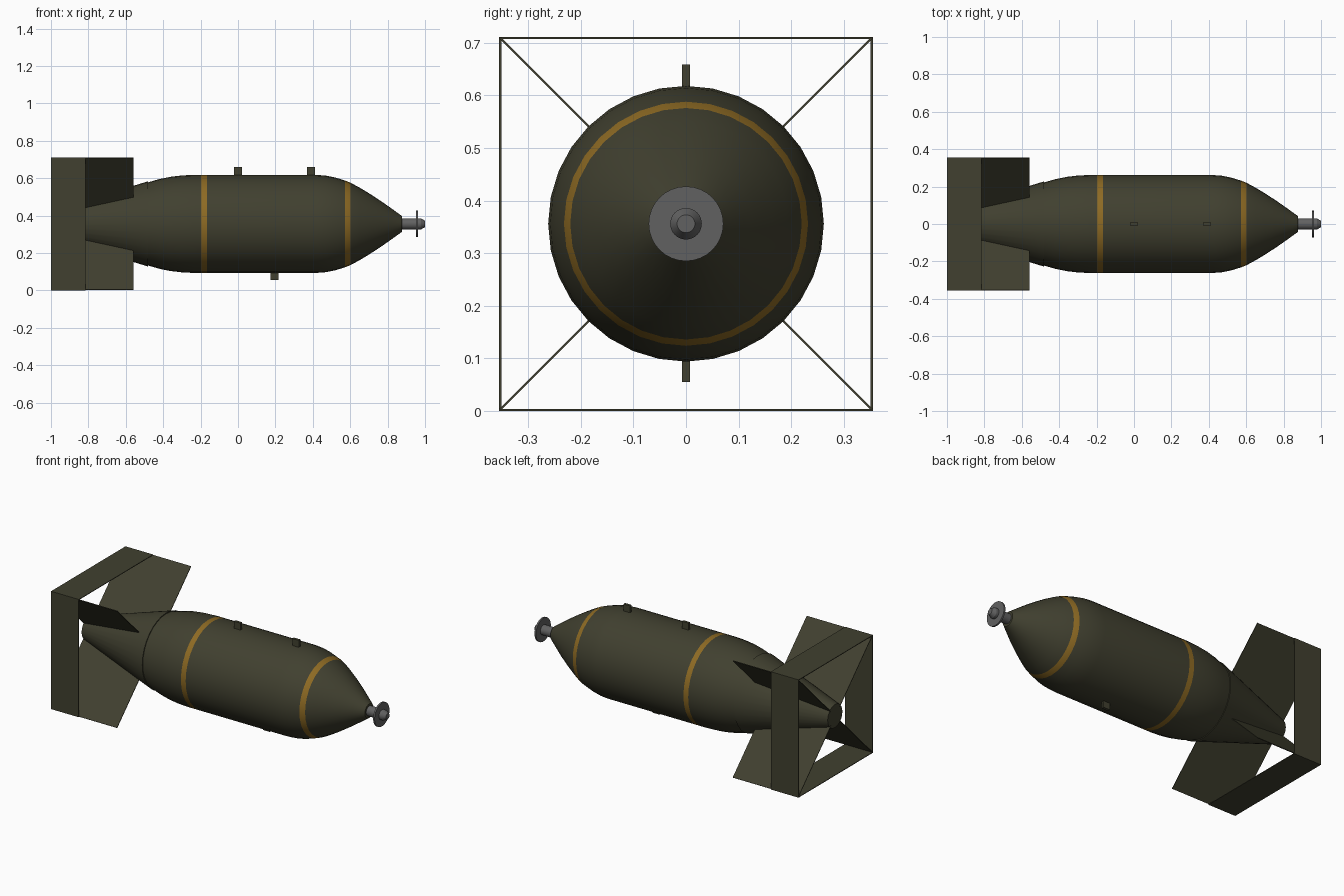
import bpy, bmesh, math
from mathutils import Matrix, Vector

cube = bpy.data.objects.get("Cube")
if cube:
    bpy.data.objects.remove(cube, do_unlink=True)

AXIS_Z = 0.356   # height of the long axis
HALF = 0.355     # half width of the square tail box


def material(name, color):
    m = bpy.data.materials.new(name)
    m.use_nodes = True
    m.diffuse_color = (*color, 1)
    m.node_tree.nodes["Principled BSDF"].inputs["Base Color"].default_value = (*color, 1)
    return m


olive = material("olive drab", (0.052, 0.051, 0.029))
yellow = material("band yellow", (0.27, 0.145, 0.017))
steel = material("dull steel", (0.12, 0.12, 0.12))


def finish(name, bm, mats, smooth=False):
    bmesh.ops.recalc_face_normals(bm, faces=bm.faces)
    mesh = bpy.data.meshes.new(name)
    bm.to_mesh(mesh)
    bm.free()
    for m in mats:
        mesh.materials.append(m)
    ob = bpy.data.objects.new(name, mesh)
    bpy.context.collection.objects.link(ob)
    if smooth:
        bpy.ops.object.select_all(action='DESELECT')
        ob.select_set(True)
        bpy.context.view_layer.objects.active = ob
        bpy.ops.object.shade_smooth_by_angle(angle=math.radians(30))
    return ob


def lathe(name, profile, mats, bands=(), sides=32):
    """Spin (x, radius) points around the long axis; bands take the second material."""
    bm = bmesh.new()
    rings = []
    for x, r in profile:
        angles = [math.tau * i / sides for i in range(sides)]
        rings.append([bm.verts.new((x, r * math.sin(a), AXIS_Z + r * math.cos(a))) for a in angles])
    for a, b in zip(rings, rings[1:]):
        for i in range(sides):
            j = (i + 1) % sides
            f = bm.faces.new((a[i], a[j], b[j], b[i]))
            x = f.calc_center_median().x
            f.material_index = int(any(lo < x < hi for lo, hi in bands))
    bm.faces.new(rings[0])
    bm.faces.new(rings[-1])
    return finish(name, bm, mats, True)


def box(name, lo, hi, mat):
    lo, hi = Vector(lo), Vector(hi)
    bm = bmesh.new()
    bmesh.ops.create_cube(bm, size=1)
    bmesh.ops.scale(bm, vec=hi - lo, verts=bm.verts)
    bmesh.ops.translate(bm, vec=(lo + hi) / 2, verts=bm.verts)
    return finish(name, bm, [mat])


# Main casing with two painted bands
BANDS = [(-0.198, -0.166), (0.572, 0.602)]
casing = [(-0.485, 0.221), (-0.42, 0.240), (-0.36, 0.252), (-0.30, 0.259), (-0.24, 0.262),
          (-0.198, 0.262), (-0.166, 0.262), (0.42, 0.262), (0.47, 0.258), (0.52, 0.248),
          (0.572, 0.232), (0.602, 0.220), (0.65, 0.194), (0.70, 0.164), (0.76, 0.125),
          (0.82, 0.083), (0.877, 0.042)]
lathe("casing", casing, [olive, yellow], BANDS)

# Tail cone with a slight lip over the casing
lathe("tail_cone", [(-0.995, 0.070), (-0.48, 0.228)], [olive])

# Nose fuze: stem, disc and tapered tip
lathe("fuze_stem", [(0.87, 0.030), (0.955, 0.030)], [steel])
lathe("fuze_disc", [(0.952, 0.071), (0.962, 0.071)], [steel])
lathe("fuze_tip", [(0.96, 0.030), (0.978, 0.030), (1.0, 0.017)], [steel])

# Four diagonal fins, swept along the tail cone
for k, corner in enumerate(("upper_left", "lower_left", "lower_right", "upper_right")):
    bm = bmesh.new()
    reach = (HALF - 0.002) * math.sqrt(2)
    outline = [(-0.998, 0.06), (-0.56, 0.19), (-0.56, reach), (-0.998, reach)]
    sheet = [bm.verts.new((x, -0.002, r)) for x, r in outline]
    face = bm.faces.new(sheet)
    side = bmesh.ops.extrude_face_region(bm, geom=[face])["geom"]
    bmesh.ops.translate(bm, vec=(0, 0.004, 0),
                        verts=[v for v in side if isinstance(v, bmesh.types.BMVert)])
    turn = Matrix.Rotation(math.radians(45 + 90 * k), 4, 'X')
    bmesh.ops.transform(bm, matrix=Matrix.Translation((0, 0, AXIS_Z)) @ turn, verts=bm.verts)
    finish("fin_" + corner, bm, [olive])

# Square tail box made of four thin plates
T = 0.004
top, bottom = AXIS_Z + HALF, AXIS_Z - HALF - 0.001
box("box_top", (-1, -HALF, top - T), (-0.815, HALF, top), olive)
box("box_bottom", (-1, -HALF, bottom), (-0.815, HALF, bottom + T), olive)
box("box_front", (-1, -HALF, bottom), (-0.815, T - HALF, top), olive)
box("box_back", (-1, HALF - T, bottom), (-0.815, HALF, top), olive)

# Suspension lugs
for name, x, lo, hi in (("rear_lug", 0.0, 0.6, 0.659), ("front_lug", 0.39, 0.6, 0.659),
                        ("belly_lug", 0.195, 0.055, 0.11)):
    box(name, (x - 0.022, -0.008, lo), (x + 0.022, 0.008, hi), olive)
